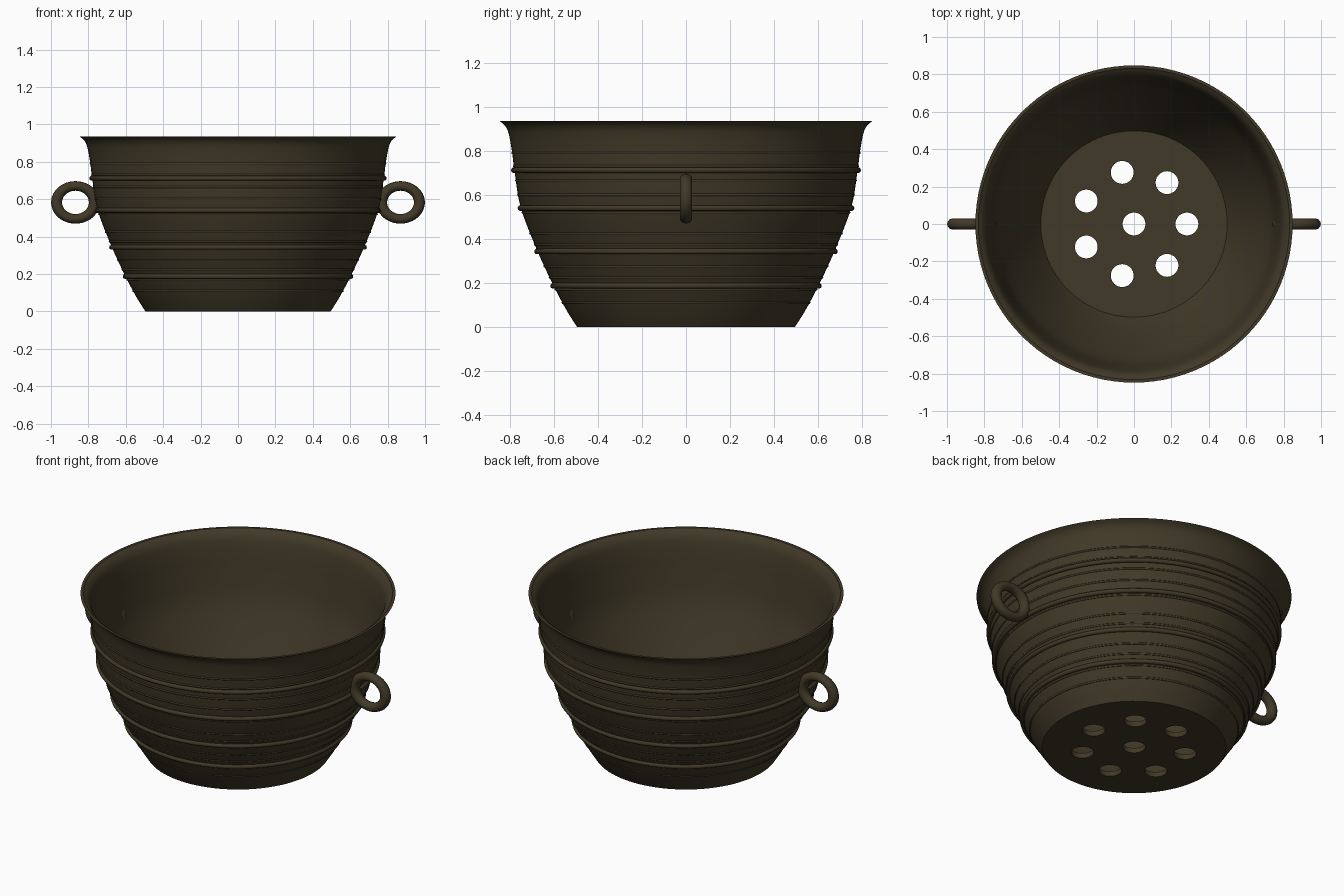
import bpy, bmesh, math
from mathutils import Vector, Matrix

old = bpy.data.objects.get("Cube")
if old:
    bpy.data.objects.remove(old, do_unlink=True)

bronze = bpy.data.materials.new("dark bronze")
COLOUR = (0.053, 0.041, 0.021, 1)
bronze.use_nodes = True
bronze.diffuse_color = COLOUR
bronze.node_tree.nodes["Principled BSDF"].inputs["Base Color"].default_value = COLOUR

SEGMENTS = 96


def finish(name, bm, angle=35):
    bmesh.ops.recalc_face_normals(bm, faces=bm.faces)
    mesh = bpy.data.meshes.new(name)
    bm.to_mesh(mesh)
    bm.free()
    mesh.materials.append(bronze)
    obj = bpy.data.objects.new(name, mesh)
    bpy.context.collection.objects.link(obj)
    smooth(obj, angle)
    return obj


def smooth(obj, angle=35):
    bpy.ops.object.select_all(action='DESELECT')
    obj.select_set(True)
    bpy.context.view_layer.objects.active = obj
    bpy.ops.object.shade_smooth_by_angle(angle=math.radians(angle))


def lathe(bm, profile, segments, closed=False):
    """Spin (radius, height) points around z; an open profile gets end caps."""
    rings = []
    for r, z in profile:
        turns = [math.tau * i / segments for i in range(segments)]
        rings.append([bm.verts.new((r * math.cos(a), r * math.sin(a), z)) for a in turns])
    pairs = list(zip(rings, rings[1:]))
    if closed:
        pairs.append((rings[-1], rings[0]))
    else:
        bm.faces.new(rings[0])
        bm.faces.new(rings[-1])
    for low, high in pairs:
        for i in range(segments):
            j = (i + 1) % segments
            bm.faces.new((low[i], low[j], high[j], high[i]))


def ring_profile(radius, height, tube, sides):
    angles = [math.tau * i / sides for i in range(sides)]
    return [(radius + tube * math.cos(a), height + tube * math.sin(a)) for a in angles]


def spline(points, steps=4):
    """Smooth curve through the points."""
    pts = [Vector(p) for p in points]
    pts = [2 * pts[0] - pts[1]] + pts + [2 * pts[-1] - pts[-2]]
    curve = []
    for a, b, c, d in zip(pts, pts[1:], pts[2:], pts[3:]):
        for s in range(steps):
            t = s / steps
            curve.append(0.5 * (2 * b + (c - a) * t + (2 * a - 5 * b + 4 * c - d) * t ** 2
                                + (3 * b - a - 3 * c + d) * t ** 3))
    return curve + [pts[-2]]


# Bowl: outer flare, rolled rim and thin inner wall down to the floor
outer = spline([(0.495, 0), (0.545, 0.08), (0.603, 0.19), (0.675, 0.345), (0.75, 0.54),
                (0.778, 0.7), (0.791, 0.8), (0.806, 0.88), (0.823, 0.915), (0.848, 0.936)])
WALL = 0.016
FLOOR = 0.03


def wall_radius(z):
    for a, b in zip(outer, outer[1:]):
        if a.y <= z <= b.y:
            return a.x + (b.x - a.x) * (z - a.y) / (b.y - a.y)
    return outer[-1].x


inner = [(p.x - WALL, p.y) for p in outer if p.y > FLOOR + 0.01]
inner = [(wall_radius(FLOOR) - WALL, FLOOR)] + inner
bm = bmesh.new()
lathe(bm, [tuple(p) for p in outer] + inner[::-1], SEGMENTS)
bowl = finish("bowl", bm)

# Drain holes: one in the middle, seven around it
bm = bmesh.new()
HOLES = 7
centres = [(0, 0)] + [(0.283 * math.cos(math.tau * i / HOLES),
                       0.283 * math.sin(math.tau * i / HOLES)) for i in range(HOLES)]
for x, y in centres:
    bmesh.ops.create_cone(bm, cap_ends=True, segments=32, radius1=0.061, radius2=0.061,
                          depth=0.2, matrix=Matrix.Translation((x, y, 0)))
cutter = finish("hole_cutter", bm)
cutter.hide_render = True
cut = bowl.modifiers.new("drain holes", 'BOOLEAN')
cut.operation = 'DIFFERENCE'
cut.solver = 'EXACT'
cut.object = cutter
smooth(bowl)
bpy.ops.object.modifier_apply(modifier=cut.name)
bpy.data.objects.remove(cutter, do_unlink=True)
smooth(bowl)

# Raised round ribs
for n, z in enumerate((0.187, 0.343, 0.54, 0.712)):
    bm = bmesh.new()
    lathe(bm, ring_profile(wall_radius(z) + 0.002, z, 0.013, 10), SEGMENTS, closed=True)
    finish(f"rib_{n + 1}", bm, 60)

# Fine beads that barely stand out of the wall
for n, z in enumerate((0.11, 0.17, 0.225, 0.275, 0.375, 0.425, 0.52, 0.6, 0.665, 0.73, 0.79)):
    bm = bmesh.new()
    lathe(bm, ring_profile(wall_radius(z) - 0.002, z, 0.006, 6), SEGMENTS, closed=True)
    finish(f"bead_{n + 1}", bm, 70)

# Oval ring handles, one on each side
for name, side in (("left_handle", 1), ("right_handle", -1)):
    bm = bmesh.new()
    lathe(bm, ring_profile(0.1, 0, 0.029, 14), 48, closed=True)
    place = (Matrix.Translation((side * 0.869, 0, 0.583))
             @ Matrix.Diagonal((1.01, 1, 0.88, 1)) @ Matrix.Rotation(math.pi / 2, 4, 'X'))
    bmesh.ops.transform(bm, matrix=place, verts=bm.verts)
    finish(name, bm, 60)
